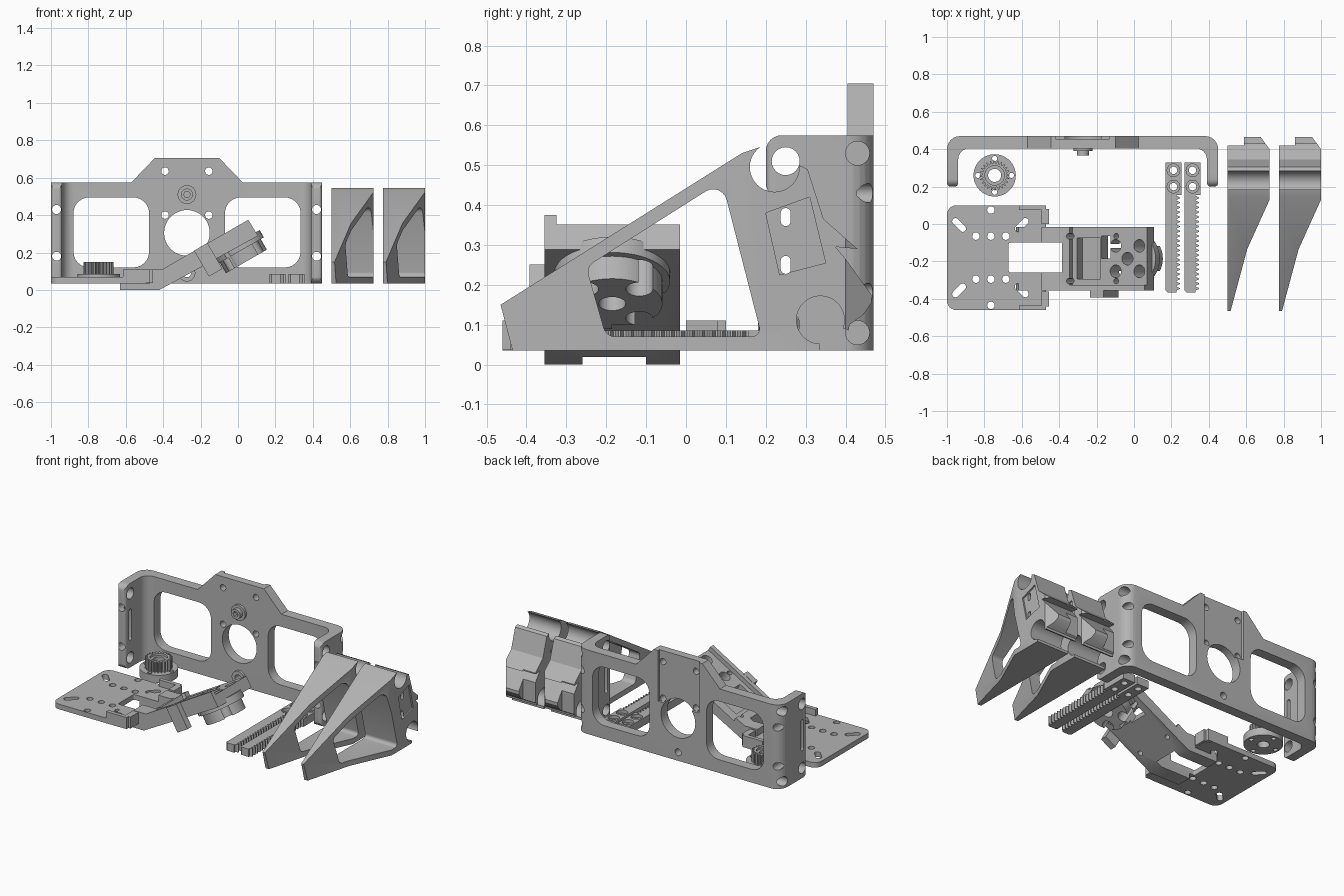
import bpy, bmesh, math
from mathutils import Matrix, Vector

if "Cube" in bpy.data.objects:
    bpy.data.objects.remove(bpy.data.objects["Cube"], do_unlink=True)

grey = bpy.data.materials.new("plain grey")
grey.use_nodes = True
grey.diffuse_color = (0.45, 0.45, 0.45, 1)
grey.node_tree.nodes["Principled BSDF"].inputs["Base Color"].default_value = (0.45, 0.45, 0.45, 1)


def circle(x, y, r, n=32):
    return [(x + r * math.cos(i * math.tau / n), y + r * math.sin(i * math.tau / n)) for i in range(n)]


def box(x0, x1, y0, y1):
    return [(x0, y0), (x1, y0), (x1, y1), (x0, y1)]


def rounded(pts, r, n=6):
    """Fillet each corner of a polygon; r is one radius or one per corner."""
    out = []
    rs = r if isinstance(r, list) else [r] * len(pts)
    for i, p in enumerate(pts):
        p = Vector(p)
        a = (Vector(pts[i - 1]) - p).normalized()
        b = (Vector(pts[(i + 1) % len(pts)]) - p).normalized()
        if rs[i] == 0:
            out.append(tuple(p))
            continue
        half = a.angle(b) / 2
        mid = p + (a + b).normalized() * (rs[i] / math.sin(half))
        s = p + a * (rs[i] / math.tan(half)) - mid
        e = p + b * (rs[i] / math.tan(half)) - mid
        turn = s.angle_signed(e)
        for k in range(n + 1):
            out.append(tuple(mid + Matrix.Rotation(-turn * k / n, 2) @ s))
    return out


def slot(x, y, length, width, angle):
    """Round-ended slot outline."""
    m = Matrix.Rotation(angle, 2)
    ring = rounded(box(-length / 2, length / 2, -width / 2, width / 2), width * 0.49)
    return [tuple(m @ Vector(p) + Vector((x, y))) for p in ring]


def prism(name, loops, axis, lo, hi, matrix=None):
    """Extrude separate outlines along an axis into one object."""
    place = {"x": lambda p, a: (a, p[0], p[1]), "y": lambda p, a: (p[0], a, p[1]),
             "z": lambda p, a: (p[0], p[1], a)}[axis]
    bm = bmesh.new()
    for loop in loops:
        low = [bm.verts.new(place(p, lo)) for p in loop]
        top = [bm.verts.new(place(p, hi)) for p in loop]
        bm.faces.new(low)
        bm.faces.new(top)
        for i in range(len(loop)):
            bm.faces.new((low[i - 1], low[i], top[i], top[i - 1]))
    bmesh.ops.recalc_face_normals(bm, faces=bm.faces)
    if matrix:
        bm.transform(matrix)
    mesh = bpy.data.meshes.new(name)
    bm.to_mesh(mesh)
    bm.free()
    mesh.materials.append(grey)
    ob = bpy.data.objects.new(name, mesh)
    bpy.context.collection.objects.link(ob)
    return ob


def combine(ob, op, *args):
    """Boolean a new prism into ob and discard the helper."""
    tool = prism("helper", *args)
    mod = ob.modifiers.new("b", "BOOLEAN")
    mod.operation, mod.solver, mod.object = op, "EXACT", tool
    dg = bpy.context.evaluated_depsgraph_get()
    mesh = bpy.data.meshes.new_from_object(ob.evaluated_get(dg))
    ob.modifiers.clear()
    ob.data = mesh
    bpy.data.objects.remove(tool, do_unlink=True)


def cut(ob, *args):
    combine(ob, "DIFFERENCE", *args)


def add(ob, *args):
    combine(ob, "UNION", *args)


# Main frame: U-shaped in plan, with a raised centre
mid = -0.273
plan = [(-1, 0.2), (-0.94, 0.2), (-0.94, 0.405), (0.39, 0.405),
        (0.39, 0.2), (0.45, 0.2), (0.45, 0.47), (-1, 0.47)]
frame = prism("main_frame", [rounded(plan, [0.02, 0.02, 0.06, 0.06, 0.02, 0.02, 0.07, 0.07])], "z", 0.035, 0.575)
combine(frame, "INTERSECT", [rounded(box(0.2, 0.6, 0.035, 0.575), [0.04, 0, 0, 0.04])], "x", -1.1, 0.6)
add(frame, [[(-0.57, 0.5), (0.025, 0.5), (0.025, 0.575), (-0.1, 0.705), (-0.445, 0.705), (-0.57, 0.575)]],
    "y", 0.405, 0.47)
add(frame, [circle(mid, 0.51, 0.05), circle(mid, 0.09, 0.045)], "y", 0.39, 0.42)
cut(frame, [rounded(box(-0.88, -0.475, 0.12, 0.495), 0.085), rounded(box(-0.07, 0.335, 0.12, 0.495), 0.085),
            circle(mid, 0.305, 0.122, 48), circle(mid, 0.09, 0.022)]
    + [circle(mid + s * 0.117, z, 0.02, 20) for s in (-1, 1) for z in (0.4, 0.635)], "y", 0.35, 0.5)
cut(frame, [box(-0.42, -0.13, 0.38, 0.75)], "y", 0.455, 0.5)
cut(frame, [circle(x, z, 0.024, 20) for x in (-0.97, 0.42) for z in (0.18, 0.43)], "y", 0.1, 0.5)
side = [circle(0.43, 0.53, 0.03, 24), circle(0.43, 0.08, 0.03, 24), circle(0.25, 0.51, 0.035, 24),
        circle(0.25, 0.1, 0.035, 24), slot(0.25, 0.31, 0.2, 0.026, math.pi / 2)]
for lo, hi in ((-1.05, -0.92), (0.37, 0.5)):
    cut(frame, side, "x", lo, hi)

# Screw standing out of the frame
screw = prism("frame_screw", [circle(mid, 0.51, 0.032)], "y", 0.365, 0.42)
cut(screw, [circle(mid, 0.51, 0.018, 6)], "y", 0.35, 0.39)

# Base plate with mounting holes, mirrored about its centre line
cy = -0.18
plate = prism("base_plate", [rounded(box(-1, -0.47, -0.46, 0.1), 0.05)], "z", 0.035, 0.068)
ridges = [box(-0.615, -0.47, 0.075, 0.1), box(-0.615, -0.47, -0.46, -0.435),
          box(-0.495, -0.455, 0.0, 0.08), box(-0.495, -0.455, -0.44, -0.36)]
for r in ridges:
    add(plate, [r], "z", 0.036, 0.11)
holes = [rounded(box(-0.67, -0.385, -0.26, -0.1), 0.01)]
for s in (-1, 1):
    holes += [circle(x, cy + s * 0.115, 0.02, 16) for x in (-0.845, -0.765, -0.685)]
    holes += [circle(-0.765, cy + s * 0.255, 0.02, 16)]
    holes += [slot(-0.935, cy + s * 0.175, 0.09, 0.035, -s * math.pi / 4),
              slot(-0.6, cy + s * 0.175, 0.09, 0.035, s * math.pi / 4)]
cut(plate, holes, "z", -0.1, 0.2)

# Tilted motor arm
tilt = Matrix.Translation((-0.05, cy - 0.005, 0.317)) @ Matrix.Rotation(math.radians(-30), 4, "Y")
arm = prism("motor_arm", [[(-0.63, 0), (-0.42, 0), (0.107, 0.289), (0.055, 0.375), (-0.405, 0.11),
                           (-0.6, 0.11), (-0.63, 0.035)]], "y", -0.355, -0.015)
cut(arm, [box(-0.67, -0.385, -0.26, -0.1)], "z", -0.1, 0.4)
cut(arm, [box(-0.7, -0.495, -0.36, 0)], "z", 0.068, 0.2)
cut(arm, [box(-0.34, 0.2, -0.14, 0.2)], "z", -0.03, 0.1, tilt)
add(arm, [circle(0, 0, 0.145, 48)], "z", -0.125, -0.08, tilt)
add(arm, [circle(0, 0, 0.126, 48)], "z", -0.19, -0.08, tilt)
cut(arm, [circle(x * 0.073, y * 0.068, 0.034, 24) for x, y in ((0, 0), (1, 1), (1, -1), (-1, 1), (-1, -1))],
    "z", -0.25, 0.1, tilt)
cut(arm, [box(-0.31, -0.165, -0.11, 0.11)], "z", -0.085, 0.1, tilt)
cut(arm, [box(-0.16, -0.105, 0.0, 0.12)], "z", -0.3, 0.1, tilt)
cut(arm, [circle(x, y, 0.015, 16) for x in (-0.345, -0.07) for y in (-0.12, 0.12)], "z", -0.3, 0.1, tilt)
prism("arm_side_tab", [box(-0.214, -0.131, -0.207, -0.165)], "z", -0.16, 0, tilt)

# Drive gear on a flange
gx, gy = -0.745, 0.26
flange = prism("gear_flange", [circle(gx, gy, 0.113, 48)], "z", 0.035, 0.085)
cut(flange, [circle(gx, gy, 0.035)] + [circle(gx + dx * 0.09, gy + dy * 0.09, 0.014, 16)
    for dx, dy in ((1, 0), (-1, 0), (0, 1), (0, -1))], "z", 0, 0.2)
teeth = 24
ring = []
for i in range(teeth * 4):
    r = 0.08 if i % 4 < 2 else 0.064
    a = i * math.tau / (teeth * 4)
    ring.append((gx + r * math.cos(a), gy + r * math.sin(a)))
gear = prism("drive_gear", [ring], "z", 0.08, 0.15)
cut(gear, [circle(gx, gy, 0.035)], "z", 0, 0.3)
cut(gear, [circle(gx, gy, 0.052)], "z", 0.135, 0.3)

# Two toothed racks
for n, x in enumerate((0.168, 0.27)):
    outline = [(x + 0.01, -0.365), (x + 0.06, -0.365)]
    count, pitch = 20, 0.0255
    for i in range(count):
        y = -0.355 + i * pitch
        outline += [(x + 0.06, y), (x + 0.077, y + pitch * 0.3),
                    (x + 0.077, y + pitch * 0.5), (x + 0.06, y + pitch * 0.8)]
    outline += [(x + 0.06, 0.155), (x + 0.085, 0.155), (x + 0.085, 0.33), (x, 0.33), (x, -0.355)]
    rack = prism(f"toothed_rack_{n + 1}", [outline], "z", 0.035, 0.085)
    cut(rack, [circle(x + 0.043, y, 0.034, 24) for y in (0.2, 0.287)], "z", 0.065, 0.2)
    cut(rack, [circle(x + 0.043, y, 0.02, 24) for y in (0.2, 0.287)], "z", 0, 0.2)

# Gripper finger: side profile, trimmed by a tapering plan, then cut
profile = [(-0.465, 0.15), (-0.435, 0.035), (0.4, 0.035), (0.41, 0.1), (0.445, 0.125), (0.465, 0.155),
           (0.465, 0.175), (0.4, 0.265), (0.375, 0.295), (0.43, 0.29), (0.345, 0.365), (0.305, 0.49),
           (0.185, 0.545), (0.14, 0.53)]
finger = prism("gripper_finger_1", [profile], "x", 0.4, 0.8)
combine(finger, "INTERSECT", [[(0.5, -0.5), (0.507, -0.5), (0.605, -0.135), (0.725, 0.13), (0.725, 0.4),
        (0.675, 0.468), (0.587, 0.468), (0.587, 0.42), (0.5, 0.42)]], "z", 0, 0.7)
cut(finger, [rounded([(-0.25, 0.245), (0.09, 0.46), (0.19, 0.07), (-0.2, 0.07)], [0.03, 0.035, 0.02, 0.03])],
    "x", 0.4, 0.8)
cut(finger, [circle(0.222, 0.495, 0.062)], "x", 0.4, 0.8)
cut(finger, [circle(0.337, 0.112, 0.06)], "x", 0.4, 0.8)
cut(finger, [[(0.337, 0.112), (0.335, 0.0), (0.45, 0.0), (0.45, 0.07)]], "x", 0.4, 0.8)
cut(finger, [[(0.235, 0.225), (0.35, 0.255), (0.31, 0.42), (0.2, 0.38)]], "x", 0.715, 0.8)
cut(finger, [slot(0.25, z, 0.045, 0.025, math.pi / 2) for z in (0.25, 0.37)], "x", 0.4, 0.8)
twin = bpy.data.objects.new("gripper_finger_2", finger.data.copy())
twin.location.x = 0.275
bpy.context.collection.objects.link(twin)

# Smooth the round parts, keep edges sharp
for ob in bpy.context.collection.objects:
    if ob.type == "MESH":
        bpy.ops.object.select_all(action="DESELECT")
        ob.select_set(True)
        bpy.context.view_layer.objects.active = ob
        bpy.ops.object.shade_smooth_by_angle(angle=math.radians(30))
